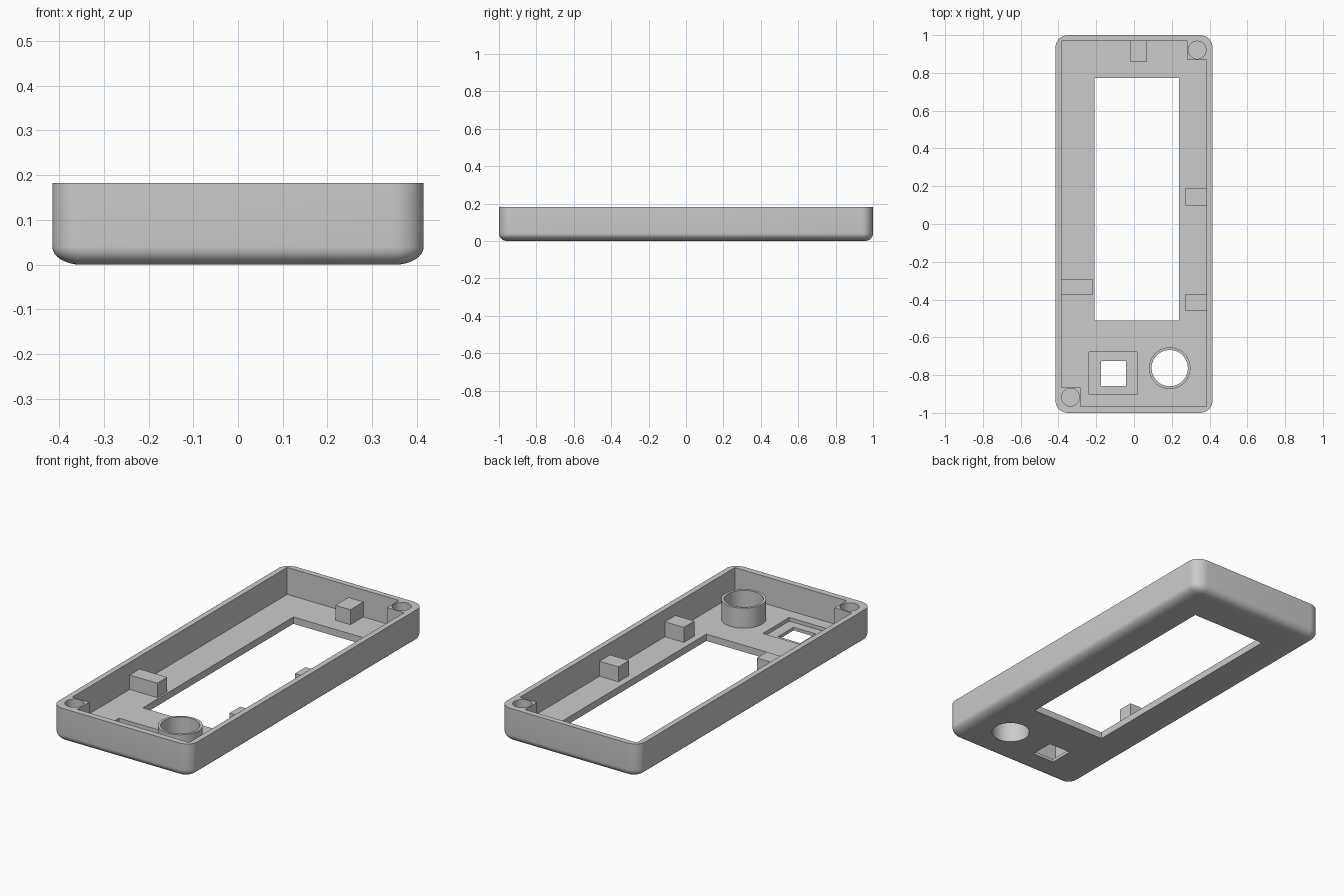
import bpy, bmesh, math

cube = bpy.data.objects.get("Cube")
if cube:
    bpy.data.objects.remove(cube, do_unlink=True)

HX, HY, TOP, FLOOR = 0.415, 1.0, 0.183, 0.037

grey = bpy.data.materials.new("plain_grey")
grey.use_nodes = True
grey.diffuse_color = (0.6, 0.6, 0.6, 1)
grey.node_tree.nodes["Principled BSDF"].inputs["Base Color"].default_value = (0.6, 0.6, 0.6, 1)


def loft(name, rings, closed=False):
    """Skin a stack of equal-length rings; cap the ends, or join last to first."""
    bm = bmesh.new()
    rows = [[bm.verts.new(p) for p in ring] for ring in rings]
    pairs = list(zip(rows, rows[1:]))
    if closed:
        pairs.append((rows[-1], rows[0]))
    else:
        bm.faces.new(rows[0])
        bm.faces.new(rows[-1])
    n = len(rows[0])
    for a, b in pairs:
        for i in range(n):
            j = (i + 1) % n
            bm.faces.new((a[i], a[j], b[j], b[i]))
    bmesh.ops.recalc_face_normals(bm, faces=bm.faces)
    mesh = bpy.data.meshes.new(name)
    bm.to_mesh(mesh)
    bm.free()
    mesh.materials.append(grey)
    obj = bpy.data.objects.new(name, mesh)
    bpy.context.collection.objects.link(obj)
    return obj


def prism(name, outline, z0, z1):
    return loft(name, [[(x, y, z) for x, y in outline] for z in (z0, z1)])


def box(name, x0, x1, y0, y1, z0, z1):
    return prism(name, [(x0, y0), (x1, y0), (x1, y1), (x0, y1)], z0, z1)


def circle(cx, cy, r, n=48):
    return [(cx + r * math.cos(math.tau * i / n), cy + r * math.sin(math.tau * i / n))
            for i in range(n)]


def rounded_ring(hx, hy, rx, ry, z, steps=8):
    ring = []
    for k, (sx, sy) in enumerate([(1, 1), (-1, 1), (-1, -1), (1, -1)]):
        for i in range(steps + 1):
            a = math.pi / 2 * (k + i / steps)
            ring.append((sx * (hx - rx) + rx * math.cos(a),
                         sy * (hy - ry) + ry * math.sin(a), z))
    return ring


def select_only(obj):
    bpy.ops.object.select_all(action='DESELECT')
    obj.select_set(True)
    bpy.context.view_layer.objects.active = obj


def cut(obj, cutter):
    select_only(obj)
    mod = obj.modifiers.new("cut", 'BOOLEAN')
    mod.operation, mod.solver, mod.object = 'DIFFERENCE', 'EXACT', cutter
    bpy.ops.object.modifier_apply(modifier=mod.name)
    bpy.data.objects.remove(cutter, do_unlink=True)


# Shell with rounded corners and a rolled bottom edge
rings = []
for i in range(9):
    a = math.pi / 2 * i / 8
    ix, iy = 0.065 * (1 - math.sin(a)), 0.045 * (1 - math.sin(a))
    rings.append(rounded_ring(HX - ix, HY - iy, max(0.07 - ix, 0.006),
                              max(0.06 - iy, 0.006), 0.04 * (1 - math.cos(a))))
rings.append(rounded_ring(HX, HY, 0.07, 0.06, TOP))
shell = loft("shell", rings)

# Cavity, leaving a screw post in two opposite corners
wx, y0, y1, post = 0.385, -0.967, 0.97, 0.102
cut(shell, prism("cavity", [
    (-wx + post, y0), (wx, y0), (wx, y1 - post), (wx - post, y1 - post),
    (wx - post, y1), (-wx, y1), (-wx, y0 + post), (-wx + post, y0 + post)],
    FLOOR, 0.3))

# Screw holes, display window, button recess and opening, round opening
for cx, cy in [(-0.336, -0.917), (0.334, 0.921)]:
    cut(shell, prism("screw_hole", circle(cx, cy, 0.047, 32), 0.05, 0.3))
cut(shell, box("window", -0.21, 0.237, -0.512, 0.773, -0.1, 0.1))
cut(shell, box("recess", -0.237, 0.015, -0.903, -0.677, 0.017, 0.1))
cut(shell, box("square_opening", -0.175, -0.043, -0.857, -0.725, -0.1, 0.1))
cut(shell, prism("round_opening", circle(0.189, -0.763, 0.096), -0.1, 0.1))

# Collar around the round opening
collar = loft("collar", [[(x, y, z) for x, y in circle(0.189, -0.763, r)]
                         for r, z in [(0.11, FLOOR - 0.005), (0.11, 0.145),
                                      (0.096, 0.145), (0.096, FLOOR - 0.005)]], closed=True)

# Support blocks standing on the floor against the walls
sunk = FLOOR - 0.005
box("back_block", -0.02, 0.07, 0.86, y1 + 0.005, sunk, 0.118)
box("right_block", -wx - 0.005, -0.22, -0.375, -0.29, sunk, 0.115)
for i, y in enumerate((-0.46, 0.098)):
    box("left_block_%d" % (i + 1), wx + 0.005, 0.272, y, y + 0.09, sunk, 0.118)

for obj in (shell, collar):
    select_only(obj)
    bpy.ops.object.shade_smooth_by_angle(angle=math.radians(35))
